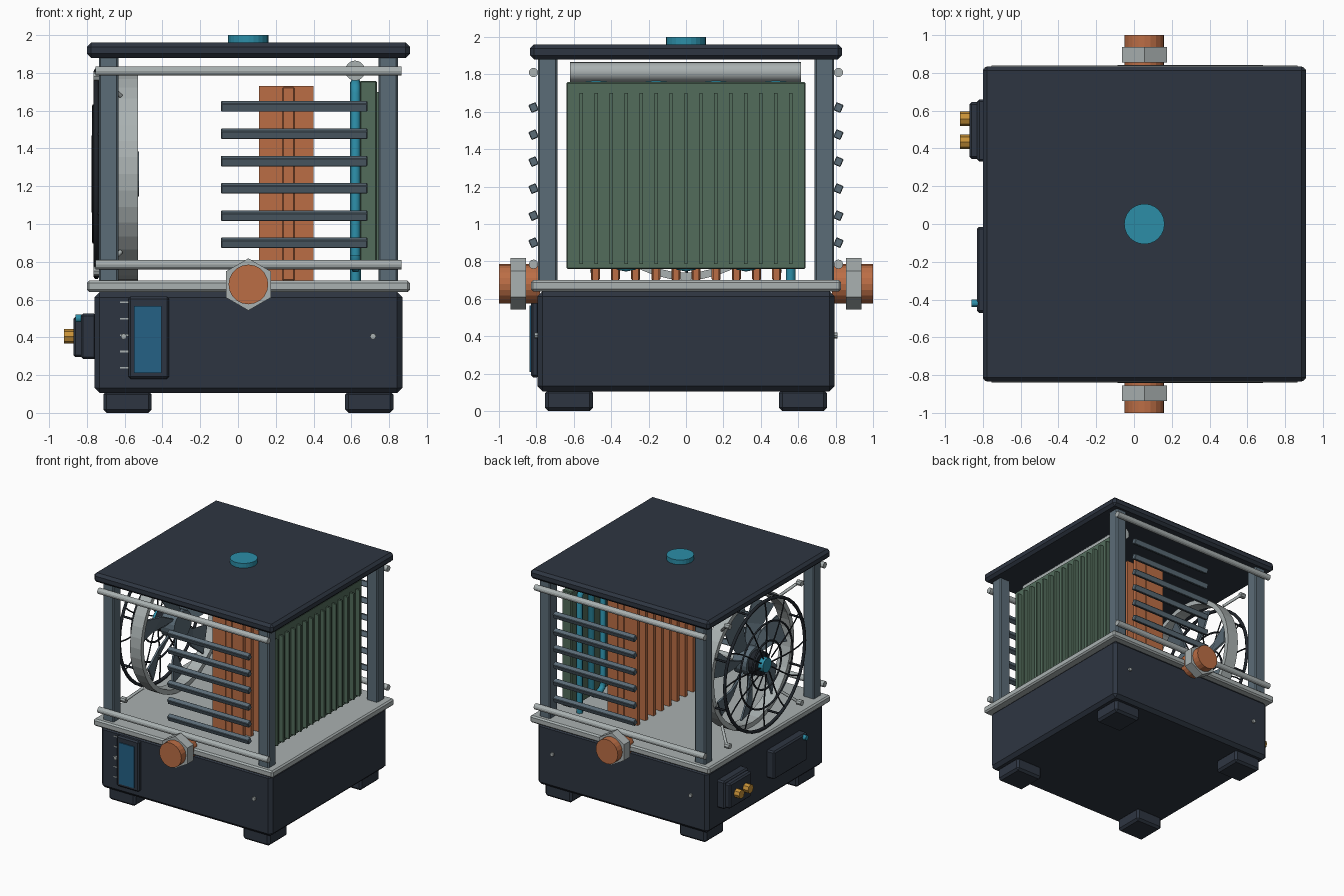
import bpy, bmesh, math
from mathutils import Matrix, Vector

if "Cube" in bpy.data.objects:
    bpy.data.objects.remove(bpy.data.objects["Cube"])

CX = 0.055                      # middle of the housing
FAN = Vector((-0.58, 0, 1.265))  # middle of the fan


def material(name, rgb):
    m = bpy.data.materials.new(name)
    m.diffuse_color = (*rgb, 1)
    m.use_nodes = True
    m.node_tree.nodes["Principled BSDF"].inputs["Base Color"].default_value = m.diffuse_color
    return m


NAVY = material("dark navy", (0.027, 0.036, 0.053))
SLATE = material("slate grey", (0.105, 0.15, 0.185))
LIGHT = material("light grey", (0.40, 0.44, 0.44))
COPPER = material("copper", (0.50, 0.155, 0.06))
GREEN = material("dull green", (0.085, 0.15, 0.105))
TEAL = material("teal", (0.025, 0.27, 0.39))
BLUE = material("screen blue", (0.018, 0.12, 0.235))
BRASS = material("brass", (0.58, 0.29, 0.04))
BLACK = material("near black", (0.014, 0.018, 0.024))


def finish(name, bm, mat, smooth=False):
    me = bpy.data.meshes.new(name)
    bm.to_mesh(me)
    bm.free()
    me.materials.append(mat)
    ob = bpy.data.objects.new(name, me)
    bpy.context.collection.objects.link(ob)
    if smooth:
        bpy.context.view_layer.objects.active = ob
        ob.select_set(True)
        bpy.ops.object.shade_smooth_by_angle(angle=math.radians(35))
        ob.select_set(False)
    return ob


def box(name, x, y, z, mat, bevel=0.0, tilt=0.0):
    """Box from (low, high) pairs, tilted about its own x axis."""
    bm = bmesh.new()
    size = [b - a for a, b in (x, y, z)]
    mid = [(a + b) / 2 for a, b in (x, y, z)]
    bmesh.ops.create_cube(bm, size=1, matrix=Matrix.Translation(mid)
                          @ Matrix.Rotation(tilt, 4, 'X') @ Matrix.Diagonal((*size, 1)))
    if bevel:
        bmesh.ops.bevel(bm, geom=bm.edges[:], offset=bevel, segments=1,
                        affect='EDGES', profile=0.5)
    return finish(name, bm, mat)


def rod(name, a, b, r, mat, sides=16, spin=0.0, smooth=False):
    """Cylinder between two points."""
    a, b = Vector(a), Vector(b)
    bm = bmesh.new()
    rot = (b - a).to_track_quat('Z', 'Y').to_matrix().to_4x4()
    bmesh.ops.create_cone(bm, cap_ends=True, segments=sides, radius1=r, radius2=r,
                          depth=(b - a).length,
                          matrix=Matrix.Translation((a + b) / 2) @ rot @ Matrix.Rotation(spin, 4, 'Z'))
    return finish(name, bm, mat, smooth)


def wire(name, paths, r, mat, closed=False):
    """Round wire along one or more point paths."""
    cu = bpy.data.curves.new(name, 'CURVE')
    cu.dimensions = '3D'
    cu.bevel_depth, cu.bevel_resolution = r, 1
    cu.use_fill_caps = True
    for pts in paths:
        s = cu.splines.new('POLY')
        s.points.add(len(pts) - 1)
        for p, co in zip(s.points, pts):
            p.co = (*co, 1)
        s.use_cyclic_u = closed
    cu.materials.append(mat)
    ob = bpy.data.objects.new(name, cu)
    bpy.context.collection.objects.link(ob)
    return ob


def around(x, r, ang):
    return Vector((x, r * math.cos(ang), FAN.z + r * math.sin(ang)))


# housing: base, tray, roof, cap
box("base", (-0.76, 0.87), (-0.795, 0.795), (0.105, 0.64), NAVY, 0.028)
box("tray", (-0.80, 0.91), (-0.83, 0.83), (0.64, 0.70), LIGHT, 0.012)
box("roof", (-0.80, 0.91), (-0.835, 0.835), (1.88, 1.96), NAVY, 0.022)
rod("roof_cap", (CX, 0, 1.95), (CX, 0, 2.0), 0.107, TEAL, 24)

# feet and corner posts
for sx in (-1, 1):
    for sy in (-1, 1):
        fx, fy = CX + sx * 0.64, sy * 0.625
        box("foot", (fx - 0.128, fx + 0.128), (fy - 0.128, fy + 0.128), (0, 0.115), NAVY, 0.018)
        px, py = CX + sx * 0.74, sy * 0.74
        box("post", (px - 0.052, px + 0.052), (py - 0.052, py + 0.052), (0.69, 1.89), SLATE, 0.01)

# parts repeated on the front and back sides
for s in (-1, 1):
    for z in (0.785, 1.81):
        rod("rail", (-0.755, s * 0.815, z), (0.865, s * 0.815, z), 0.025, LIGHT, 12)
    for i in range(6):
        z = 0.90 + i * 0.1445
        y = s * 0.815
        box("louver", (-0.09, 0.685), (y - 0.021, y + 0.021), (z - 0.023, z + 0.023),
            SLATE, 0.004, -s * 0.4)
    rod("pipe_port", (CX, s * 0.78, 0.68), (CX, s * 1.0, 0.68), 0.105, COPPER, 20)
    rod("pipe_nut", (CX, s * 0.855, 0.68), (CX, s * 0.937, 0.68), 0.138, LIGHT, 6,
        0 if abs(Vector((0, s, 0)).to_track_quat('Z', 'Y').to_matrix()[2][1]) > 0.5 else math.pi / 6)
    for x in (-0.605, 0.715):
        rod("screw", (x, s * 0.785, 0.405), (x, s * 0.81, 0.405), 0.016, LIGHT, 8)

# front display with screen and tick marks
box("display_frame", (-0.58, -0.365), (-0.83, -0.785), (0.18, 0.615), NAVY, 0.012)
box("display_screen", (-0.55, -0.405), (-0.838, -0.829), (0.21, 0.565), BLUE)
for i in range(5):
    z = 0.238 + i * 0.087
    box("tick_mark", (-0.625, -0.578), (-0.801, -0.794), (z - 0.004, z + 0.004), LIGHT)

# terminal block and blank label panel on the left side
box("terminal_base", (-0.83, -0.75), (0.33, 0.66), (0.285, 0.525), NAVY, 0.012)
box("terminal_block", (-0.872, -0.81), (0.345, 0.645), (0.295, 0.51), NAVY, 0.012)
for y in (0.435, 0.557):
    rod("terminal", (-0.86, y, 0.405), (-0.922, y, 0.405), 0.038, BRASS, 8)
box("side_panel", (-0.832, -0.75), (-0.47, -0.015), (0.285, 0.525), NAVY, 0.012)
rod("indicator_lamp", (-0.825, -0.42, 0.50), (-0.86, -0.42, 0.50), 0.02, TEAL, 12)

# copper fin stack with a raised rib on each fin
for i in range(10):
    y = -0.485 + i * 0.97 / 9
    box("copper_fin", (0.11, 0.40), (y - 0.016, y + 0.016), (0.70, 1.73), COPPER)
    box("copper_fin_rib", (0.235, 0.30), (y - 0.024, y + 0.024), (0.70, 1.725), COPPER, 0.006)

# green radiator panel with upright ribs
box("radiator_panel", (0.645, 0.735), (-0.64, 0.64), (0.76, 1.758), GREEN, 0.006)
for i in range(15):
    y = -0.56 + i * 0.08
    box("radiator_rib", (0.72, 0.772), (y - 0.009, y + 0.009), (0.785, 1.70), GREEN)

# header tank and winding coolant tube behind the radiator
rod("header_tank", (0.62, -0.62, 1.812), (0.62, 0.615, 1.812), 0.053, LIGHT, 20, smooth=True)
path, half = [], 0.035
ys = [-0.56 + i * 0.16 for i in range(8)]
for i, y in enumerate(ys):
    zs = (0.83, 1.69) if i % 2 == 0 else (1.69, 0.83)
    path.append((0.622, y, zs[0]))
    path.append((0.622, y, zs[1]))
    if i < 7:
        sign = 1 if i % 2 == 0 else -1
        path += [(0.622, y + 0.08 - 0.08 * math.cos(math.radians(a)),
                  zs[1] + sign * 0.06 * math.sin(math.radians(a))) for a in (30, 60, 90, 120, 150)]
path[-1] = (0.622, ys[-1], 0.69)
wire("coolant_tube", [path], 0.028, TEAL)

# fan shroud: open ring swept around the fan axis
bm = bmesh.new()
section = [(-0.635, 0.565), (-0.53, 0.565), (-0.53, 0.525), (-0.635, 0.525)]
loops = [[bm.verts.new(around(x, r, k * math.tau / 40)) for x, r in section] for k in range(40)]
for k in range(40):
    for j in range(4):
        bm.faces.new((loops[k][j], loops[k][(j + 1) % 4],
                      loops[(k + 1) % 40][(j + 1) % 4], loops[(k + 1) % 40][j]))
bmesh.ops.recalc_face_normals(bm, faces=bm.faces[:])
finish("fan_shroud", bm, LIGHT)

# fan hub and pitched blades
rod("fan_hub", (-0.525, 0, FAN.z), (-0.66, 0, FAN.z), 0.12, SLATE, 20)
rod("fan_motor", (-0.65, 0, FAN.z), (-0.73, 0, FAN.z), 0.10, BLACK, 20)
rod("fan_hub_cap", (-0.72, 0, FAN.z), (-0.775, 0, FAN.z), 0.06, TEAL, 20)
bm = bmesh.new()
for k in range(7):
    a = k * math.tau / 7
    corners = []
    for r, w, sweep in ((0.10, 0.30, 0.0), (0.30, 0.24, 0.12), (0.49, 0.24, 0.26)):
        corners.append((bm.verts.new(around(-0.555, r, a + sweep - w)),
                        bm.verts.new(around(-0.615, r, a + sweep + w))))
    for (p, q), (p2, q2) in zip(corners, corners[1:]):
        bm.faces.new((p, q, q2, p2))
blades = finish("fan_blades", bm, SLATE)
thick = blades.modifiers.new("thickness", 'SOLIDIFY')
thick.thickness, thick.offset = 0.014, 0

# fan guard: wire rings and curved spokes
for r, x, t in ((0.545, -0.75, 0.014), (0.36, -0.765, 0.008), (0.20, -0.768, 0.008)):
    wire("guard_ring", [[around(x, r, k * math.tau / 40) for k in range(40)]], t, BLACK, True)
wire("guard_spokes", [[around(-0.765 + 0.015 * t / 5, 0.08 + 0.093 * t,
                              k * math.tau / 12 + 0.06 * math.sin(t * math.pi / 5))
                       for t in range(6)] for k in range(12)], 0.006, BLACK)
wire("shroud_stays", [[around(-0.75, 0.545, a), around(-0.63, 0.548, a)]
                      for a in [math.pi * (k / 4 + 0.125) for k in range(8)]], 0.009, BLACK)

# fan mounting bolts
for sy in (-1, 1):
    for z in (0.75, 1.78):
        rod("fan_bolt", (-0.72, sy * 0.49, z), (-0.765, sy * 0.49, z), 0.024, LIGHT, 8)
        wire("fan_bolt_arm", [[(-0.73, sy * 0.49, z),
                               (-0.62, sy * 0.395, FAN.z + 0.8 * (z - FAN.z))]], 0.012, LIGHT)
